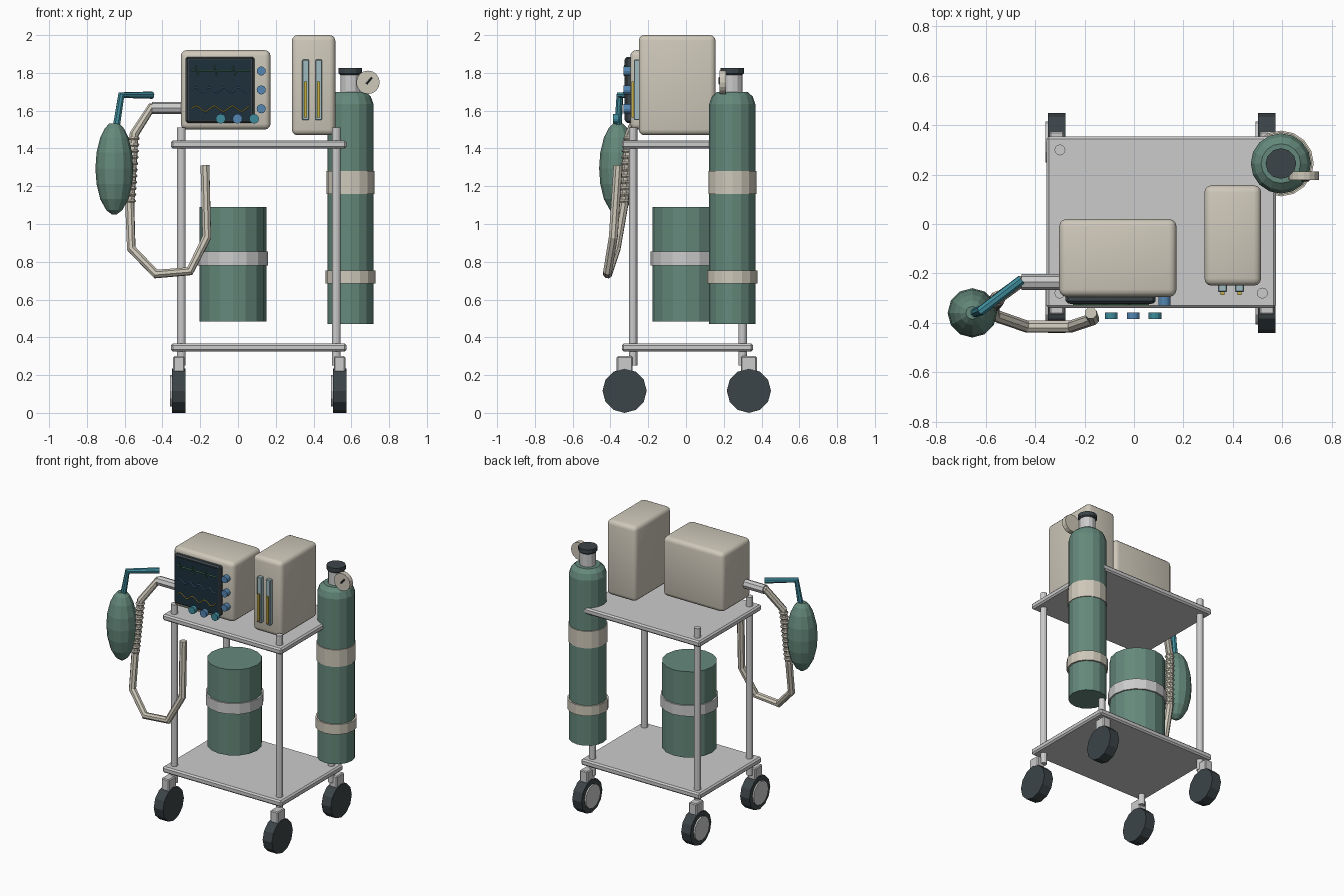
import bpy, bmesh, math
from mathutils import Matrix, Vector

if "Cube" in bpy.data.objects:
    bpy.data.objects.remove(bpy.data.objects["Cube"])


def mat(name, rgb):
    m = bpy.data.materials.new(name)
    m.diffuse_color = (*rgb, 1)
    m.use_nodes = True
    m.node_tree.nodes["Principled BSDF"].inputs["Base Color"].default_value = m.diffuse_color
    return m


BEIGE = mat("beige", (.62, .58, .49))
GREEN = mat("green", (.13, .25, .2))
DARK = mat("dark", (.045, .058, .065))
TEAL = mat("teal", (.05, .26, .33))
BLUE = mat("blue", (.09, .24, .45))
SCREEN = mat("screen", (.013, .03, .045))
GLASS = mat("glass", (.35, .5, .53))
YELLOW = mat("yellow", (.55, .42, .06))
LIME = mat("lime", (.1, .4, .15))


def add(name, bm, m=None):
    bmesh.ops.recalc_face_normals(bm, faces=bm.faces)
    me = bpy.data.meshes.new(name)
    bm.to_mesh(me)
    bm.free()
    ob = bpy.data.objects.new(name, me)
    bpy.context.collection.objects.link(ob)
    if m:
        me.materials.append(m)
    return ob


def box(name, lo, hi, m=None, bevel=0, seg=1):
    lo, hi = Vector(lo), Vector(hi)
    bm = bmesh.new()
    bmesh.ops.create_cube(bm, size=1, matrix=Matrix.Translation((lo + hi) / 2) @ Matrix.Diagonal((*(hi - lo), 1)))
    if bevel:
        bmesh.ops.bevel(bm, geom=bm.edges[:], offset=bevel, segments=seg, profile=.5, affect='EDGES')
    ob = add(name, bm, m)
    if seg > 1:
        bpy.ops.object.select_all(action='DESELECT')
        ob.select_set(True)
        bpy.context.view_layer.objects.active = ob
        bpy.ops.object.shade_smooth_by_angle(angle=math.radians(40))
    return ob


def lathe(name, centre, profile, m=None, n=16, axis='Z'):
    """Rings of (radius, height) about an axis through centre, capped at both ends."""
    bm = bmesh.new()
    rings = [[bm.verts.new((r * math.cos(2 * math.pi * i / n), r * math.sin(2 * math.pi * i / n), h))
              for i in range(n)] for r, h in profile]
    for a, b in zip(rings, rings[1:]):
        for i in range(n):
            j = (i + 1) % n
            bm.faces.new((a[i], a[j], b[j], b[i]))
    bm.faces.new(rings[0])
    bm.faces.new(rings[-1])
    rot = {'Z': Matrix(), 'Y': Matrix.Rotation(math.pi / 2, 4, 'X'), 'X': Matrix.Rotation(-math.pi / 2, 4, 'Y')}[axis]
    bmesh.ops.transform(bm, matrix=Matrix.Translation(centre) @ rot, verts=bm.verts)
    return add(name, bm, m)


def disc(name, centre, r, depth, m=None, n=12, axis='Y'):
    return lathe(name, centre, [(r, -depth / 2), (r, depth / 2)], m, n, axis)


def tube(name, pts, r, m=None, res=2):
    cu = bpy.data.curves.new(name, 'CURVE')
    cu.dimensions = '3D'
    cu.bevel_depth, cu.bevel_resolution, cu.use_fill_caps = r, res, True
    sp = cu.splines.new('POLY')
    sp.points.add(len(pts) - 1)
    for p, q in zip(sp.points, pts):
        p.co = (*q, 1)
    sp.use_smooth = False
    ob = bpy.data.objects.new(name, cu)
    bpy.context.collection.objects.link(ob)
    if m:
        cu.materials.append(m)
    return ob


# cart frame
for name, z in (("lower_shelf", .325), ("upper_shelf", 1.4)):
    box(name, (-.355, -.34, z), (.575, .355, z + .043), bevel=.01)
for x, wx in ((-.3, -.313), (.52, .538)):
    for y, wy in ((-.28, -.325), (.3, .333)):
        lathe("post", (x, y, 0), [(.022, .25), (.022, 1.51)], n=12)
        # casters
        box("caster_fork", (wx - .03, wy - .042, .19), (wx + .03, wy + .042, .3), bevel=.006)
        disc("caster_wheel", (wx, wy, .117), .117, .072, DARK, 12, 'X')
        disc("caster_hub", (wx - .036, wy, .117), .083, .02, None, 12, 'X')

# monitor
box("monitor_case", (-.303, -.295, 1.5), (.172, .02, 1.92), BEIGE, .03, 3)
box("monitor_bezel", (-.277, -.322, 1.535), (.087, -.28, 1.885), DARK, .01)
box("monitor_screen", (-.26, -.325, 1.55), (.07, -.31, 1.87), SCREEN)
N = 40
for name, z, m, f in (
        ("pulse_trace", 1.81, LIME, lambda t: {3: .03, 4: -.025}.get(t % 13, 0)),
        ("pressure_trace", 1.71, BLUE, lambda t: .014 * math.sin(t * .63)),
        ("breath_trace", 1.61, YELLOW, lambda t: .014 * math.sin(t * .5))):
    tube(name, [(-.245 + .305 * t / N, -.326, z + f(t)) for t in range(N + 1)], .003, m, 0)
for z in (1.81, 1.71, 1.61):
    disc("side_button", (.123, -.312, z), .024, .036, BLUE)
for x, m in ((-.092, TEAL), (-.003, BLUE), (.085, TEAL)):
    disc("control_knob", (x, -.372, 1.557), .026, .027, m)

# flow meter cabinet
box("flow_cabinet", (.285, -.25, 1.47), (.515, .157, 2), BEIGE, .03, 3)
for x in (.358, .427):
    box("flow_plate", (x - .018, -.276, 1.55), (x + .018, -.245, 1.87), GLASS, .004)
    box("flow_column", (x - .008, -.288, 1.565), (x + .008, -.27, 1.755), YELLOW)

# gas cylinder with valve and gauge
C = (.595, .245, 0)
lathe("gas_cylinder", C, [(.122, .47), (.122, 1.635), (.108, 1.675), (.08, 1.7)], GREEN)
lathe("cylinder_strap", C, [(.127, 1.16), (.127, 1.28)], BEIGE)
lathe("cylinder_strap", C, [(.133, .685), (.133, .755)], BEIGE)
lathe("valve_neck", C, [(.053, 1.69), (.053, 1.79)], n=12)
lathe("valve_cap", C, [(.055, 1.79), (.062, 1.797), (.062, 1.825)], DARK, 12)
disc("gauge", (.688, .195, 1.75), .062, .034, BEIGE, 16)
tube("gauge_needle", [(.68, .177, 1.742), (.708, .177, 1.775)], .005, DARK, 0)

# absorber canister
K = (-.027, 0, 0)
lathe("canister", K, [(.177, .485), (.177, 1.09)], GREEN)
lathe("canister_band", K, [(.187, .78), (.187, .855)])

# breathing hose
H = [(-.3, -.235, 1.615), (-.46, -.235, 1.615), (-.55, -.3, 1.475), (-.573, -.33, 1.1), (-.565, -.37, .87),
     (-.435, -.415, .735), (-.255, -.415, .75), (-.165, -.385, .93), (-.175, -.36, 1.31)]
tube("breathing_hose", H, .025, BEIGE)
tube("hose_connector", [(-.29, -.235, 1.615), (-.455, -.235, 1.615)], .032)
for i in range(11):
    p = Vector(H[2]).lerp(Vector(H[3]), .06 + .088 * i)
    lathe("hose_rib", p, [(.025, -.009), (.032, 0), (.025, .009)], BEIGE, 8)

# reservoir bag and its tube
lathe("reservoir_bag", (-.655, -.36, 1.295),
      [(max(.012, .1 * math.cos(a)), .245 * math.sin(a))
       for a in (math.radians(d) for d in (-88, -65, -42, -20, 0, 20, 42, 60, 75))], GREEN, 12)
tube("bag_tube", [(-.645, -.36, 1.51), (-.618, -.35, 1.682), (-.455, -.225, 1.682)], .02, TEAL)
